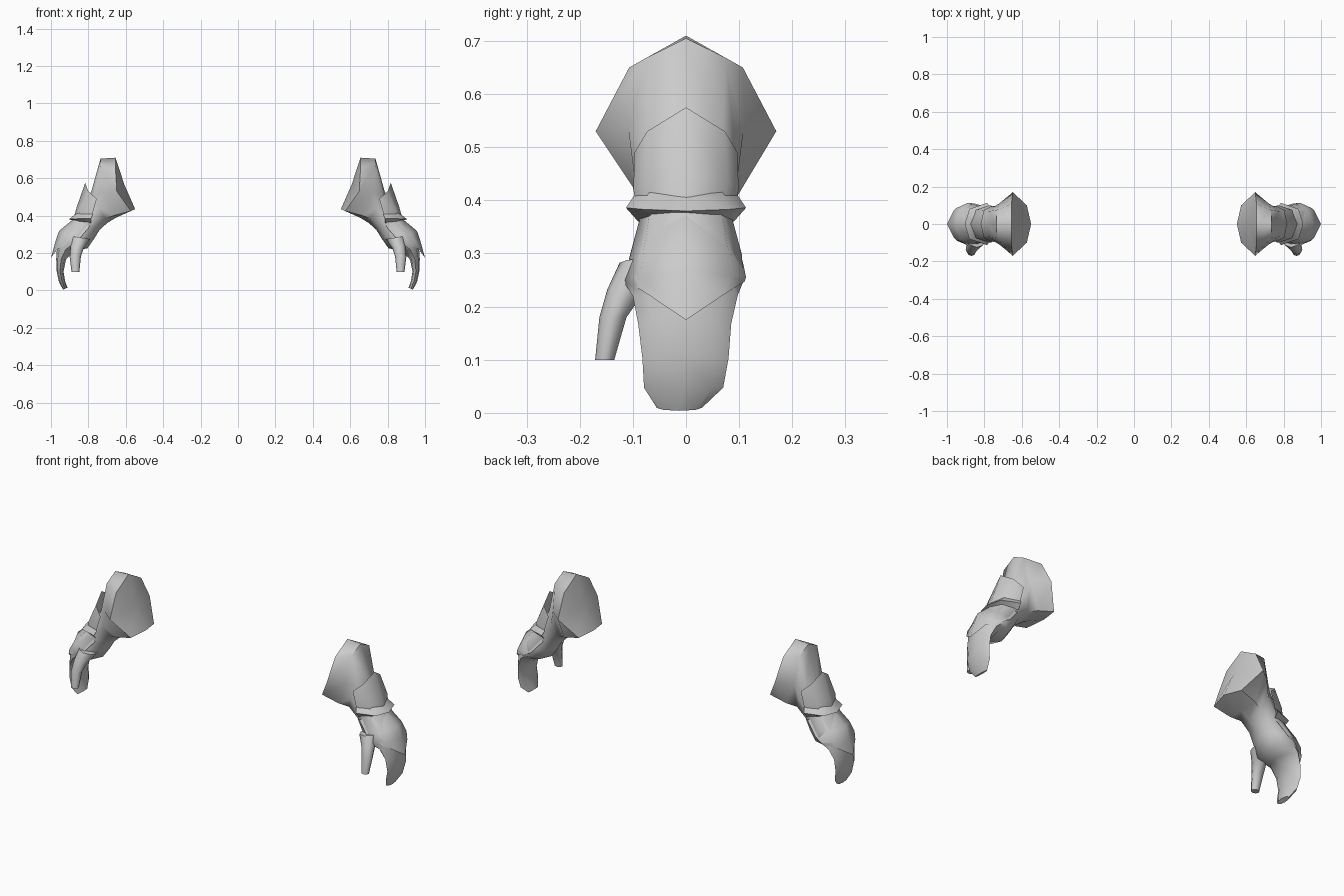
import bpy, bmesh, math
from mathutils import Vector

if "Cube" in bpy.data.objects:
    bpy.data.objects.remove(bpy.data.objects["Cube"])

steel = bpy.data.materials.new("light_grey")
steel.diffuse_color = (0.6, 0.6, 0.6, 1)
steel.use_nodes = True
steel.node_tree.nodes["Principled BSDF"].inputs["Base Color"].default_value = steel.diffuse_color


def finish(name, bm, sheet=False):
    """Turn a bmesh into a smooth, mirrored object."""
    bmesh.ops.recalc_face_normals(bm, faces=bm.faces)
    if sheet and sum(f.normal.x * f.calc_area() for f in bm.faces) < 0:
        bmesh.ops.reverse_faces(bm, faces=bm.faces)
    me = bpy.data.meshes.new(name)
    bm.to_mesh(me)
    bm.free()
    me.materials.append(steel)
    ob = bpy.data.objects.new(name, me)
    bpy.context.collection.objects.link(ob)
    me.shade_smooth()
    me.set_sharp_from_angle(angle=math.radians(60))
    ob.modifiers.new("Mirror", 'MIRROR').use_mirror_merge = False


def section(xi, zi, xo, zo, y0, y1, n=8):
    """Oval ring between an inner and an outer point, spanning y0..y1."""
    ring = []
    for k in range(n):
        a = 2 * math.pi * k / n
        t, s = (1 + math.cos(a)) / 2, (1 + math.sin(a)) / 2
        ring.append((xi + (xo - xi) * t, y0 + (y1 - y0) * s, zi + (zo - zi) * t))
    return ring


def half_ring(pts):
    """Close a ring from its y >= 0 half, listed outer to inner."""
    return pts + [(x, -y, z) for x, y, z in pts[-2:0:-1]]


def loft(name, rings, start=None):
    bm = bmesh.new()
    vs = [[bm.verts.new(p) for p in r] for r in rings]
    n = len(vs[0])
    for a, b in zip(vs, vs[1:]):
        for i in range(n):
            j = (i + 1) % n
            bm.faces.new((a[i], a[j], b[j], b[i]))
    if start:                       # domed start cap
        c = bm.verts.new(start)
        for i in range(n):
            bm.faces.new((c, vs[0][(i + 1) % n], vs[0][i]))
    else:
        bm.faces.new(vs[0])
    bm.faces.new(vs[-1])
    finish(name, bm)


def plate(name, rows):
    """Open shell from rows of centre, middle and side points."""
    bm = bmesh.new()
    vs = []
    for c, m, s in rows:
        full = [(x, -y, z) for x, y, z in (s, m)] + [c, m, s]
        vs.append([bm.verts.new(p) for p in full])
    for a, b in zip(vs, vs[1:]):
        for i in range(4):
            bm.faces.new((a[i], a[i + 1], b[i + 1], b[i]))
    finish(name, bm, True)


# Flared sleeve running into forearm, palm and joined fingers
rim = half_ring([(.655, 0, .71), (.655, .107, .65), (.648, .17, .53),
                 (.573, .1, .425), (.55, 0, .435)])
neck = half_ring([(.735, 0, .705), (.733, .075, .668), (.722, .108, .53),
                  (.665, .092, .40), (.655, 0, .388)])
loft("sleeve_and_hand", [
    rim, neck,
    section(.70, .36, .785, .527, -.097, .097),
    section(.74, .324, .865, .40, -.088, .088),
    section(.767, .28, .945, .318, -.105, .105),
    section(.805, .225, .965, .27, -.118, .108),
    section(.875, .215, .968, .225, -.10, .097),
    section(.92, .165, .972, .17, -.09, .085),
    section(.933, .10, .97, .105, -.082, .08),
    section(.924, .05, .957, .045, -.079, .07),
    section(.912, .015, .935, .004, -.055, .03),
], start=(.608, 0, .567))

# Thumb
loft("thumb", [
    section(.79, .275, .89, .29, -.125, -.03),
    section(.825, .225, .895, .24, -.148, -.075),
    section(.84, .18, .90, .18, -.163, -.112),
    section(.848, .10, .89, .10, -.171, -.135),
])

# Pointed forearm guard
plate("forearm_guard", [
    ((.817, 0, .575), (.80, .073, .53), (.755, .097, .49)),
    ((.862, 0, .447), (.84, .078, .435), (.775, .099, .42)),
    ((.875, 0, .40), (.85, .07, .395), (.79, .09, .37)),
])

# Flared wrist collar
plate("wrist_collar", [
    ((.868, 0, .41), (.845, .068, .417), (.775, .097, .41)),
    ((.905, 0, .38), (.88, .08, .383), (.785, .113, .386)),
    ((.875, 0, .375), (.85, .07, .37), (.785, .09, .36)),
])

# Pointed back-of-hand guard
plate("hand_guard", [
    ((.885, 0, .378), (.86, .07, .365), (.79, .092, .345)),
    ((.957, 0, .318), (.925, .08, .305), (.85, .109, .275)),
    ((.975, 0, .265), (.95, .085, .258), (.885, .113, .255)),
    ((1.0, 0, .175), (.965, .07, .222), (.895, .11, .247)),
])
